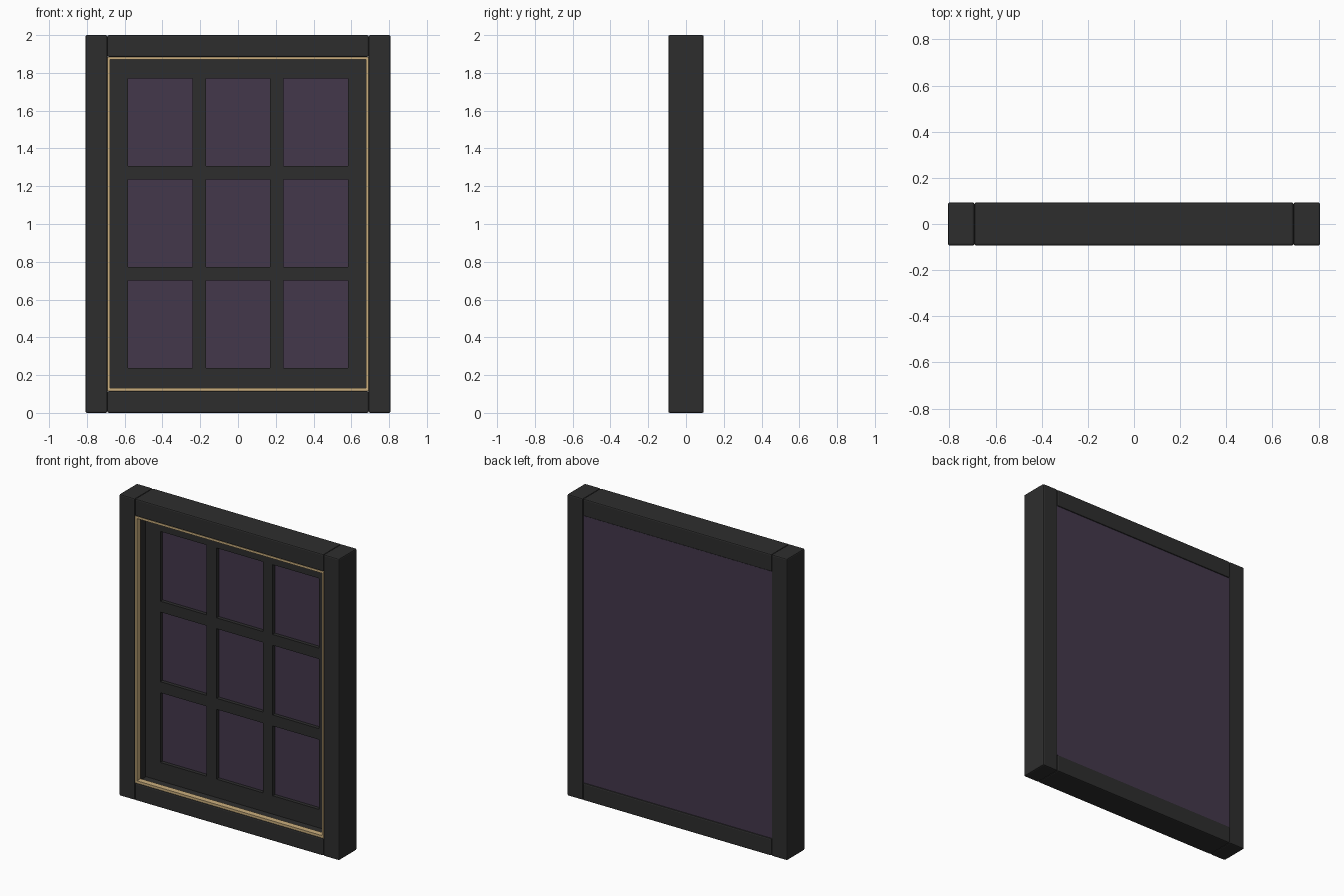
import bpy, bmesh

if "Cube" in bpy.data.objects:
    bpy.data.objects.remove(bpy.data.objects["Cube"])

def material(name, rgb):
    m = bpy.data.materials.new(name)
    m.diffuse_color = (*rgb, 1)
    m.use_nodes = True
    m.node_tree.nodes["Principled BSDF"].inputs["Base Color"].default_value = m.diffuse_color
    return m

CHARCOAL = material("charcoal", (0.027, 0.027, 0.027))
PURPLE = material("dusky_purple", (0.056, 0.039, 0.070))
GOLD = material("pale_gold", (0.60, 0.43, 0.21))

def finish(name, bm, mat, bevel=0):
    bmesh.ops.recalc_face_normals(bm, faces=bm.faces)
    me = bpy.data.meshes.new(name)
    bm.to_mesh(me)
    bm.free()
    me.materials.append(mat)
    ob = bpy.data.objects.new(name, me)
    bpy.context.collection.objects.link(ob)
    if bevel:
        mod = ob.modifiers.new("bevel", 'BEVEL')
        mod.width = bevel
        mod.segments = 2
    return ob

def box(name, x, y, z, mat, bevel=0):
    """Box from (min, max) ranges on each axis."""
    bm = bmesh.new()
    bmesh.ops.create_cube(bm, size=1)
    for v in bm.verts:
        v.co = [r[0] + (c + 0.5) * (r[1] - r[0]) for c, r in zip(v.co, (x, y, z))]
    return finish(name, bm, mat, bevel)

def lattice(name, xs, zs, y, mat):
    """Flat slab with every odd/odd cell of the grid left open."""
    bm = bmesh.new()
    grid = [[bm.verts.new((x, y[0], z)) for z in zs] for x in xs]
    for i in range(len(xs) - 1):
        for j in range(len(zs) - 1):
            if not (i % 2 and j % 2):
                bm.faces.new((grid[i][j], grid[i + 1][j],
                              grid[i + 1][j + 1], grid[i][j + 1]))
    ext = bmesh.ops.extrude_face_region(bm, geom=bm.faces[:], use_keep_orig=True)
    for v in ext["geom"]:
        if isinstance(v, bmesh.types.BMVert):
            v.co.y = y[1]
    bmesh.ops.delete(bm, geom=[v for v in bm.verts if not v.link_faces], context='VERTS')
    return finish(name, bm, mat)

D = 0.0935          # half depth of the frame
W, IN = 0.807, 0.692  # outer and inner half widths
B, T = 0.115, 1.885   # opening bottom and top

# Outer frame
for side, x in (("left", (-W, -IN)), ("right", (IN, W))):
    box(side + "_stile", x, (-D, D), (0, 2), CHARCOAL, 0.008)
for part, z in (("bottom", (0, B)), ("top", (T, 2))):
    box(part + "_rail", (-IN, IN), (-D, D), z, CHARCOAL, 0.008)

# Gold trim ring just inside the front of the opening
lattice("gold_trim", (-IN, -0.678, 0.678, IN), (B, 0.131, 1.871, T),
        (-0.090, -0.052), GOLD)

# Sash with nine openings
lattice("sash", (-IN, -0.583, -0.242, -0.17, 0.17, 0.242, 0.583, IN),
        (B, 0.237, 0.70, 0.773, 1.235, 1.307, 1.77, T), (0.018, 0.045), CHARCOAL)

# Purple pane slab behind the sash, nearly flush with the back
box("glass_panel", (-IN, IN), (0.042, 0.088), (B, T), PURPLE)
